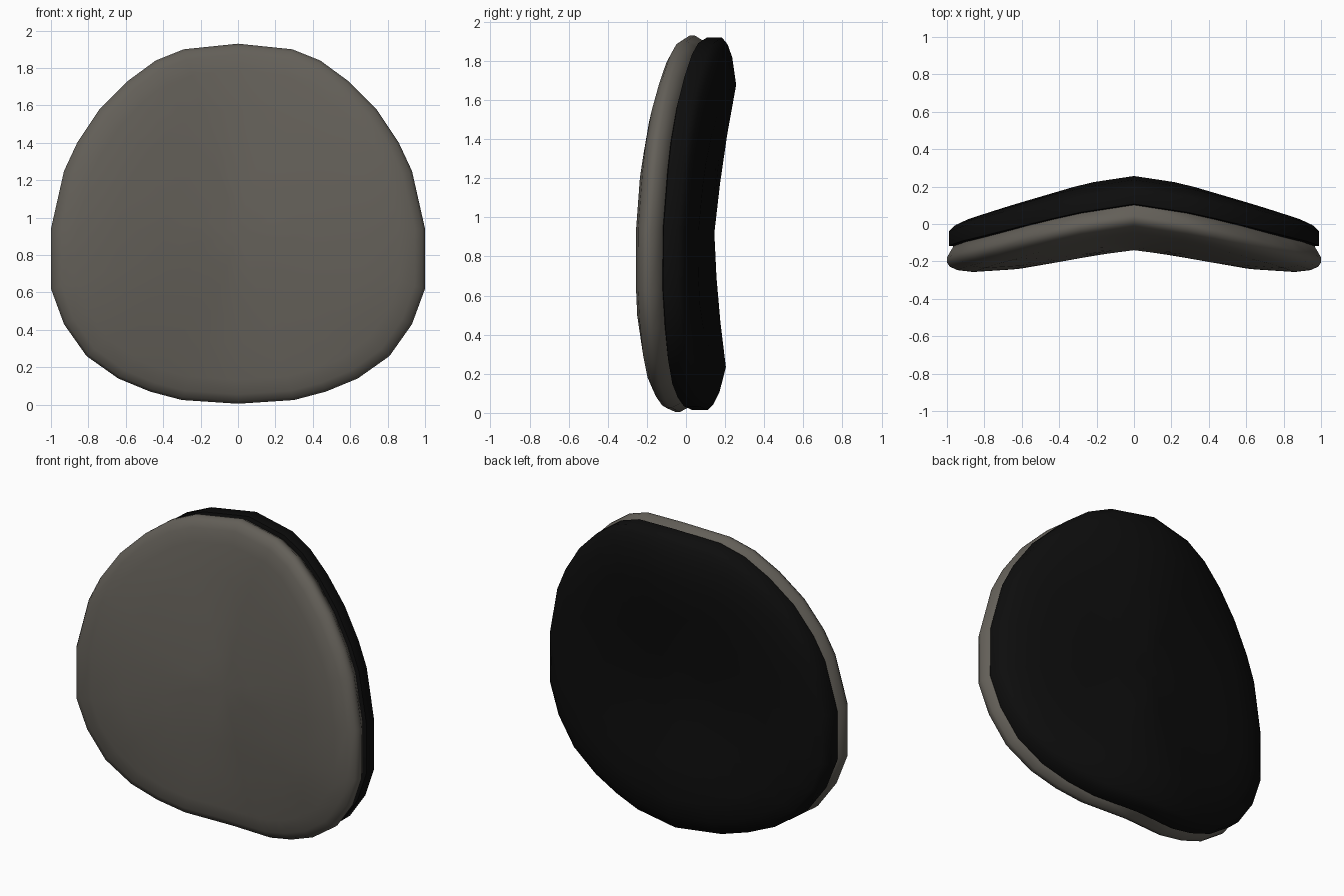
import bpy, bmesh

if "Cube" in bpy.data.objects:
    bpy.data.objects.remove(bpy.data.objects["Cube"])

# right half of the rounded outline, top to bottom (x, z)
HALF = [(0, 1.93), (.29, 1.90), (.44, 1.84), (.59, 1.73), (.74, 1.58), (.86, 1.40),
        (.93, 1.25), (1, .94), (1, .62), (.93, .43), (.81, .26), (.64, .14),
        (.47, .07), (.30, .025), (0, .005)]
OUTLINE = HALF + [(-x, z) for x, z in HALF[-2:0:-1]]
CZ = .92

# sideways wrap and lumbar curve of the seam surface
WRAP = [(0, 0), (.2, -.026), (.4, -.063), (.6, -.098), (.8, -.118), (1, -.12)]
LUMBAR = [(0, .03), (.22, .028), (.58, 0), (.92, 0), (1.2, .02), (1.5, .052),
          (1.7, .083), (1.93, .105)]


def interp(table, v):
    v = min(max(v, table[0][0]), table[-1][0])
    for (a, p), (b, q) in zip(table, table[1:]):
        if v <= b:
            return p + (q - p) * (v - a) / (b - a)


def seam(x, z):
    return interp(WRAP, abs(x)) + interp(LUMBAR, z)


def make_mat(name, col):
    m = bpy.data.materials.new(name)
    m.diffuse_color = (*col, 1)
    m.use_nodes = True
    m.node_tree.nodes["Principled BSDF"].inputs["Base Color"].default_value = m.diffuse_color
    return m


def cushion(name, rings, mat):
    """Concentric outline rings (scale, depth from the seam surface), first and last at scale 0."""
    bm = bmesh.new()
    loops = []
    for s, d in rings:
        pts = OUTLINE if s else [(0, CZ)]
        loop = []
        for x, z in pts:
            px, pz = x * s, CZ + (z - CZ) * s
            loop.append(bm.verts.new((px, seam(px, pz) + d, pz)))
        loops.append(loop)
    n = len(OUTLINE)
    for a, b in zip(loops, loops[1:]):
        for i in range(n):
            j = (i + 1) % n
            if len(a) == 1:
                bm.faces.new((a[0], b[i], b[j]))
            elif len(b) == 1:
                bm.faces.new((a[i], b[0], a[j]))
            else:
                bm.faces.new((a[i], b[i], b[j], a[j]))
    bmesh.ops.recalc_face_normals(bm, faces=bm.faces)
    me = bpy.data.meshes.new(name)
    bm.to_mesh(me)
    bm.free()
    me.materials.append(mat)
    ob = bpy.data.objects.new(name, me)
    bpy.context.collection.objects.link(ob)
    bpy.ops.object.select_all(action='DESELECT')
    ob.select_set(True)
    bpy.context.view_layer.objects.active = ob
    bpy.ops.object.shade_smooth_by_angle(angle=1.05)


# soft front pad
cushion("front_pad", [(0, 0), (.5, 0), (.8, 0), (.965, 0), (1, -.06), (1, -.085), (.985, -.108),
                      (.945, -.127), (.86, -.138), (.65, -.14), (.4, -.14), (.2, -.14), (0, -.14)],
        make_mat("warm grey fabric", (.125, .115, .098)))

# hard back shell
cushion("back_shell", [(0, 0), (.5, 0), (.8, 0), (.96, 0), (.99, .003), (.99, .08), (.955, .112), (.89, .142),
                       (.75, .177), (.5, .167), (.25, .156), (0, .145)],
        make_mat("black plastic", (.004, .004, .004)))
